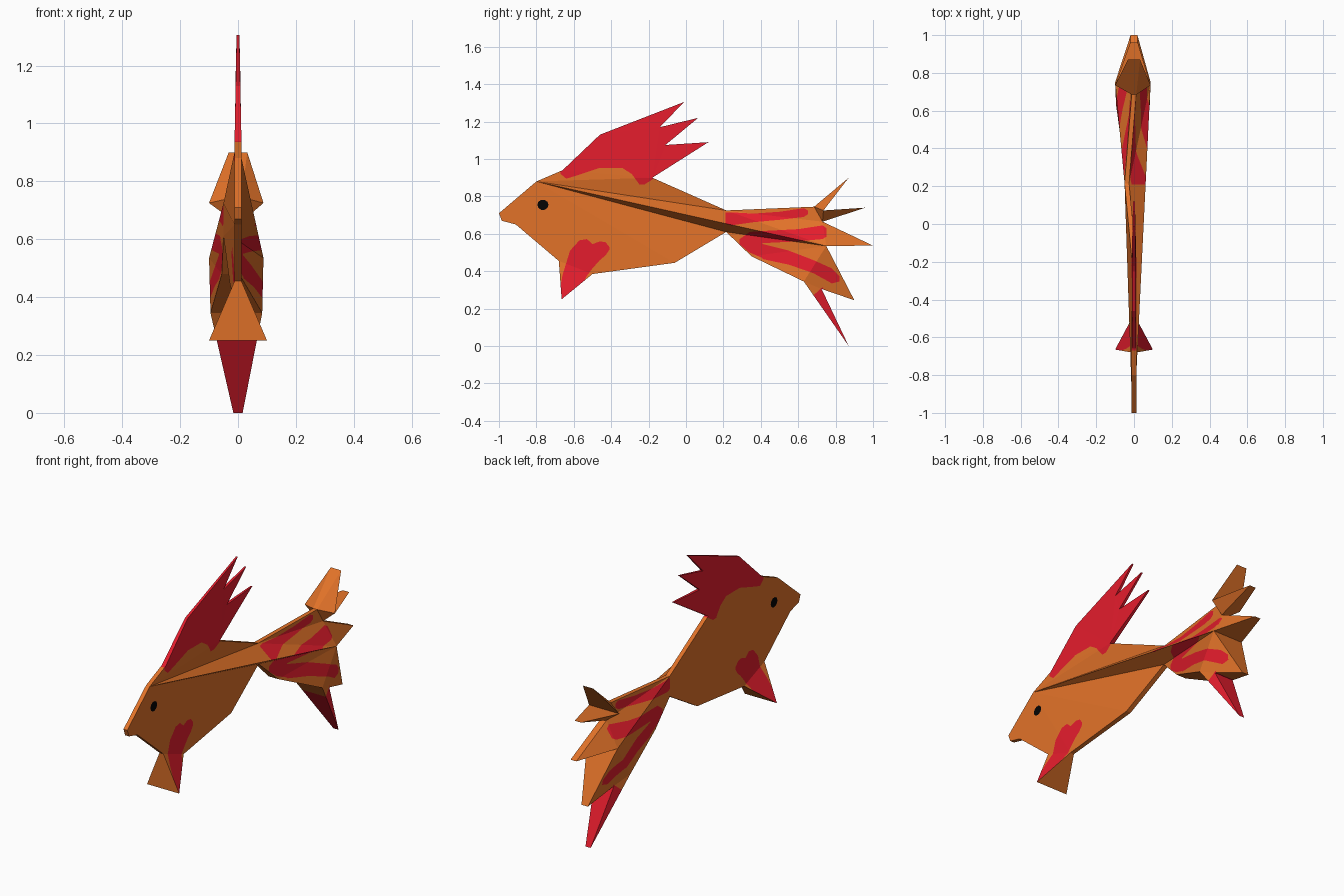
import bpy, bmesh, math
from mathutils import Vector

if "Cube" in bpy.data.objects:
    bpy.data.objects.remove(bpy.data.objects["Cube"])


def material(name, rgb):
    m = bpy.data.materials.new(name)
    m.diffuse_color = (*rgb, 1)
    m.use_nodes = True
    m.node_tree.nodes["Principled BSDF"].inputs["Base Color"].default_value = m.diffuse_color
    return m


MATS = [material("orange", (0.76, 0.17, 0.022)),
        material("red", (0.78, 0.012, 0.026)),
        material("black", (0.001, 0.001, 0.001))]
THIN = 0.012

# Silhouette points (y, z, half thickness)
P = {
    # head and belly
    "N": (-1, .71, THIN), "C": (-.985, .67, THIN), "M": (-.91, .65, THIN),
    "H": (-.8, .88, THIN), "B": (-.06, .445, .014),
    # lower fin
    "F0": (-.68, .455, THIN), "F1": (-.665, .25, .1), "F2": (-.5, .385, THIN),
    # back fin
    "D0": (-.66, .94, THIN), "D1": (-.46, 1.13, .008), "D2": (-.01, 1.305, .005),
    "D3": (-.14, 1.17, .008), "D4": (.065, 1.22, .005), "D5": (-.11, 1.075, .008),
    "D6": (.12, 1.09, .005), "D7": (-.18, .9, THIN),
    # tail root, thick notches and thin prong tips
    "RT": (.215, .725, THIN), "RB": (.215, .61, .014),
    "T0": (.685, .745, THIN), "p1": (.87, .9, .032), "n1": (.735, .725, .1),
    "p2": (.96, .74, .02), "n2": (.73, .665, .018), "p3": (1, .537, .018),
    "n3": (.75, .535, .1), "p4": (.9, .245, .02), "n4": (.725, .305, .06),
    "p5": (.87, 0, .016), "l2": (.63, .345, .095), "l1": (.35, .48, .03),
}
# The body bends slightly sideways towards the tail root
LEAN = {"RT": -.038, "RB": -.036, "B": -.014, "l1": -.026}


def point(key, side):
    y, z, w = P[key]
    if side > 0 and key in ("n1", "n3", "l2"):   # tail is a little slimmer on one side
        w *= 0.88
    return Vector((side * w + LEAN.get(key, 0), y, z))


def inside(c, poly):
    signs = []
    for a, b in zip(poly, poly[1:] + poly[:1]):
        signs.append((b[0] - a[0]) * (c.z - a[1]) - (b[1] - a[1]) * (c.y - a[0]))
    return all(s >= -1e-7 for s in signs) or all(s <= 1e-7 for s in signs)


def paint(bm, poly, mat, rim):
    """Cut a convex side-view polygon into the faces and colour what lies inside."""
    ys, zs = [p[0] for p in poly], [p[1] for p in poly]

    def near(f):
        fy, fz = [v.co.y for v in f.verts], [v.co.z for v in f.verts]
        return (max(fy) > min(ys) and min(fy) < max(ys)
                and max(fz) > min(zs) and min(fz) < max(zs))

    for a, b in zip(poly, poly[1:] + poly[:1]):
        d = Vector((0, b[0] - a[0], b[1] - a[1]))
        if d.length < 1e-5:
            continue
        faces = [f for f in bm.faces if near(f)]
        edges = {e for f in faces for e in f.edges}
        verts = {v for f in faces for v in f.verts}
        bmesh.ops.bisect_plane(bm, geom=faces + list(edges) + list(verts), dist=1e-5,
                               plane_co=(0, a[0], a[1]),
                               plane_no=Vector((0, -d.z, d.y)).normalized())
    bm.normal_update()
    for f in bm.faces:
        if inside(f.calc_center_median(), poly) and (rim or abs(f.normal.x) > .05):
            f.material_index = mat


def ribbon(rows):
    """Turn (y, low z, high z) rows into convex quads."""
    return [[(a[0], a[1]), (b[0], b[1]), (b[0], b[2]), (a[0], a[2])]
            for a, b in zip(rows, rows[1:])]


# Painted patches
BACK = ribbon([(-.67, .92, 1.4), (-.64, .895, 1.4), (-.59, .91, 1.4), (-.46, .953, 1.4),
               (-.34, .952, 1.4), (-.29, .92, 1.4), (-.25, .865, 1.4), (-.22, .865, 1.4),
               (-.17, .897, 1.4), (.15, .95, 1.4)])
LOWER = ribbon([(-.68, .24, .27), (-.66, .24, .38), (-.62, .24, .51), (-.57, .3, .565),
                (-.53, .375, .572), (-.5, .415, .545), (-.46, .46, .56),
                (-.43, .485, .555), (-.41, .515, .53)])
TAIL = (ribbon([(.21, .655, .715), (.24, .645, .715), (.36, .662, .708), (.5, .675, .718),
                (.63, .69, .737), (.652, .705, .725)])
        + ribbon([(.285, .545, .57), (.34, .5, .61), (.41, .47, .615)])
        + ribbon([(.41, .55, .615), (.6, .56, .625), (.73, .572, .645), (.752, .585, .63)])
        + ribbon([(.41, .465, .545), (.55, .435, .51), (.68, .39, .46),
                  (.78, .335, .415), (.82, .345, .375)])
        + [[(.68, .27), (.73, .315), (.9, -.01), (.84, -.01)]])
EYE = [[(-.765 + .03 * math.cos(i * math.pi / 5), .755 + .028 * math.sin(i * math.pi / 5))
        for i in range(10)]]


def part(name, right, left, rims, patches, paint_rim=True):
    """Two flanks joined by an edge strip; rims run clockwise in side view."""
    bm = bmesh.new()
    cache = {}

    def vert(key, side):
        if (key, side) not in cache:
            cache[key, side] = bm.verts.new(point(key, side))
        return cache[key, side]

    for side, faces in ((1, right), (-1, left)):
        for face in faces:
            keys = face.split()
            area = sum(P[a][0] * P[b][1] - P[b][0] * P[a][1]
                       for a, b in zip(keys, keys[1:] + keys[:1]))
            if area * side < 0:
                keys.reverse()
            bm.faces.new([vert(k, side) for k in keys])
    for chain in rims:
        keys = chain.split()
        for a, b in zip(keys, keys[1:]):
            bm.faces.new([vert(a, 1), vert(b, 1), vert(b, -1), vert(a, -1)])
    bmesh.ops.triangulate(bm, faces=bm.faces[:])
    for polys, mat in patches:
        for poly in polys:
            paint(bm, poly, mat, paint_rim)
    me = bpy.data.meshes.new(name)
    bm.to_mesh(me)
    bm.free()
    for m in MATS:
        me.materials.append(m)
    bpy.context.collection.objects.link(bpy.data.objects.new(name, me))


# Body: thin flat flanks
part("body",
     ["H D0 D7", "H D7 RT", "H RB B", "H B F2", "H F2 F0 M C N"],
     ["M C N H D0 D7", "M D7 RT", "M RT RB", "M RB B", "M B F2", "M F2 F0"],
     ["D7 RT", "RB B F2", "F0 M C N H D0"],
     [(BACK, 1), (LOWER, 1), (EYE, 2)])

# Back fin with three spikes
back = ["D0 D1 D7", "D1 D2 D3", "D1 D3 D7", "D3 D4 D5", "D3 D5 D7", "D5 D6 D7"]
part("back_fin", back, back, ["D0 D1 D2 D3 D4 D5 D6 D7"], [(BACK, 1)])

# Lower fin flaring outwards, painted on its flanks only
part("lower_fin", ["F0 F1 F2"], ["F0 F1 F2"], ["F2 F1 F0"], [(LOWER, 1)], False)

# Tail with five prongs, and a long crease running forward to the head on one side
tail = ["RT T0 n2", "RT n2 n3", "T0 n1 n2", "RB n3 l1", "l1 n3 l2", "l2 n3 n4",
        "T0 p1 n1", "n1 p2 n2", "n2 p3 n3", "n3 p4 n4", "n4 p5 l2"]
part("tail_fin", tail + ["H RT n3", "H n3 RB"], tail + ["RT n3 RB"],
     ["RT T0 p1 n1 p2 n2 p3 n3 p4 n4 p5 l2 l1 RB"], [(TAIL, 1)])
